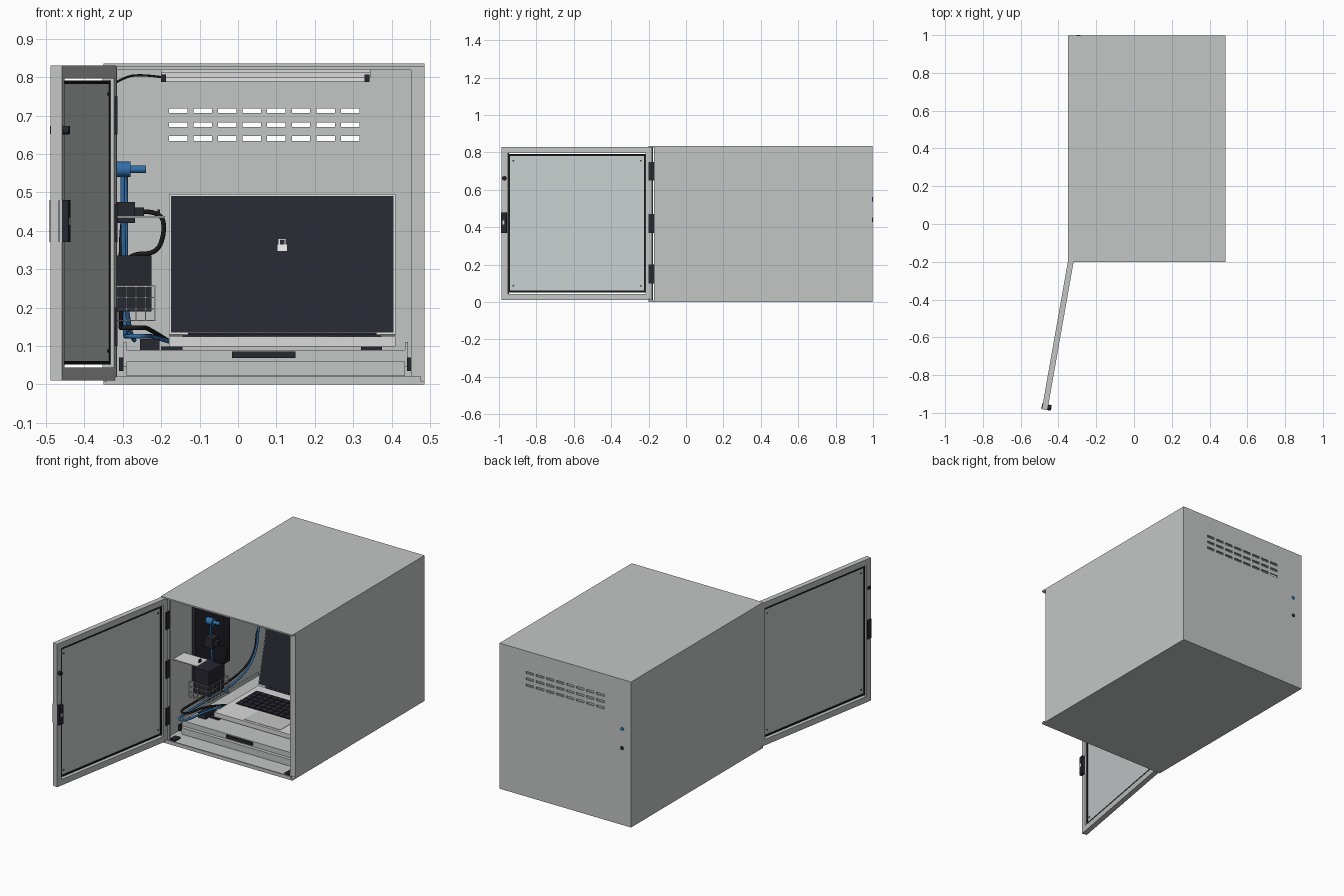
import bpy, bmesh, math
from mathutils import Vector, Matrix

cube = bpy.data.objects.get("Cube")
if cube:
    bpy.data.objects.remove(cube)


def material(name, red, green, blue):
    mat = bpy.data.materials.new(name)
    mat.use_nodes = True
    mat.diffuse_color = (red, green, blue, 1)
    mat.node_tree.nodes["Principled BSDF"].inputs["Base Color"].default_value = mat.diffuse_color
    return mat


GREY = material("light grey paint", .55, .56, .56)
PANEL = material("pale panel grey", .58, .62, .62)
SILVER = material("silver", .7, .7, .7)
WHITE = material("white", .8, .8, .8)
BLACK = material("dark plastic", .02, .02, .03)
RUBBER = material("black rubber", .01, .01, .01)
SCREEN = material("dark navy glass", .02, .02, .03)
BLUE = material("blue plastic", .03, .16, .4)


def finish(name, data, mat, matrix=None):
    data.materials.append(mat)
    ob = bpy.data.objects.new(name, data)
    bpy.context.collection.objects.link(ob)
    if matrix:
        ob.matrix_world = matrix
    return ob


def finish_mesh(name, bm, mat, matrix=None):
    mesh = bpy.data.meshes.new(name)
    bm.to_mesh(mesh)
    bm.free()
    return finish(name, mesh, mat, matrix)


def boxes(name, mat, ranges, matrix=None):
    """One object from boxes, each given as its low and high side along x, y and z."""
    bm = bmesh.new()
    for x, xx, y, yy, z, zz in ranges:
        low, high = Vector((x, y, z)), Vector((xx, yy, zz))
        place = Matrix.LocRotScale((low + high) / 2, None, high - low)
        bmesh.ops.create_cube(bm, size=1, matrix=place)
    return finish_mesh(name, bm, mat, matrix)


def rod(name, mat, start, length, radius, matrix=None):
    """A cylinder that runs along x, or along y for a negative length."""
    axis = Vector((1, 0, 0)) if length > 0 else Vector((0, -1, 0))
    turn = axis.to_track_quat('Z', 'Y')
    place = Matrix.LocRotScale(Vector(start) + axis * abs(length) / 2, turn, None)
    bm = bmesh.new()
    bmesh.ops.create_cone(bm, cap_ends=True, segments=20, radius1=radius, radius2=radius,
                          depth=abs(length), matrix=place)
    for face in bm.faces:
        face.smooth = len(face.verts) == 4
    return finish_mesh(name, bm, mat, matrix)


def cable(name, mat, points, radius=.006):
    curve = bpy.data.curves.new(name, 'CURVE')
    curve.dimensions = '3D'
    curve.bevel_depth = radius
    curve.bevel_resolution = 2
    curve.resolution_u = 6
    spline = curve.splines.new('NURBS')
    spline.points.add(len(points) - 1)
    for point, place in zip(spline.points, points):
        point.co = (*place, 1)
    spline.order_u = 3
    spline.use_endpoint_u = True
    finish(name, curve, mat)


def ring(depth, low, high, bottom, top, width):
    """Four bars around an upright rectangle that faces along x."""
    return [(-depth, depth, low, high, bottom, bottom + width),
            (-depth, depth, low, high, top - width, top),
            (-depth, depth, low, low + width, bottom + width, top - width),
            (-depth, depth, high - width, high, bottom + width, top - width)]


# Cabinet shell
left, right, front, back, top, sheet = -.35, .485, -.2, .998, .835, .008
lip = front + .03
inner_left, inner_right, floor, ceiling = left + sheet, right - sheet, sheet, top - sheet
boxes("cabinet_floor", GREY, [(left, right, front, back, 0, floor)])
boxes("cabinet_roof", GREY, [(left, right, front, back, ceiling, top)])
boxes("cabinet_sides", GREY, [(left, inner_left, lip, back, floor, ceiling),
                              (inner_right, right, lip, back, floor, ceiling)])
boxes("front_flanges", GREY, [
    (right - .035, inner_right, lip, lip + sheet, floor, ceiling),
    (inner_left, left + .035, lip, lip + sheet, floor, ceiling),
    (inner_left, inner_right, lip, lip + sheet, ceiling - sheet, ceiling),
    (inner_left, inner_right, front, front + sheet, floor, .02)])

# Back wall with three rows of vent slots
columns, rows = [inner_left], [floor]
for i in range(8):
    slot = -.18 + i * .064
    columns += [slot, slot + .048]
for i in range(3):
    slot = .634 + i * .036
    rows += [slot, slot + .012]
columns.append(inner_right)
rows.append(ceiling)
bm = bmesh.new()
grid = [[bm.verts.new((x, back, z)) for z in rows] for x in columns]
for i in range(len(columns) - 1):
    for j in range(len(rows) - 1):
        if not (i % 2 and j % 2):
            bm.faces.new((grid[i][j], grid[i][j + 1], grid[i + 1][j + 1], grid[i + 1][j]))
solid = finish_mesh("vented_back", bm, GREY).modifiers.new("thickness", 'SOLIDIFY')
solid.thickness = sheet
solid.offset = -1

# Sockets through the back wall
socket_x, blue_z, black_z = -.293, .55, .44
rod("blue_back_socket", BLUE, (socket_x, 1, blue_z), -.04, .011)
rod("black_back_socket", BLACK, (socket_x, 1, black_z), -.04, .011)

# Open door, modelled along -y and swung outwards
swing = Matrix.Translation((-.335, front, 0)) @ Matrix.Rotation(math.radians(-10), 4, 'Z')
door_end, pane_end, pane_start, pane_low, pane_high = -.795, -.76, -.016, .052, .791
boxes("door_frame", GREY, ring(.015, door_end, .02, .01, .83, .034), swing)
boxes("door_panel", PANEL, [(-.003, .003, pane_end + sheet, pane_start - sheet,
                             pane_low + sheet, pane_high - sheet)], swing)
boxes("door_gasket", RUBBER, ring(.006, pane_end, pane_start, pane_low, pane_high, .009), swing)
for y in (pane_end + .025, pane_start - .025):
    for z in (pane_low + .035, pane_high - .035):
        rod("panel_screw", BLACK, (-.006, y, z), .012, .004, swing)
boxes("door_latch", BLACK, [(-.018, .032, door_end, door_end + .03, .37, .48)], swing)
boxes("latch_bolt", SILVER, [(.03, .034, door_end + sheet, door_end + .02, .415, .435)], swing)
rod("door_lock", BLACK, (-.018, -.78, .662), .05, .011, swing)
boxes("hinge_strips", BLACK, [(left + .03, left + .036, front, lip, z, z + .1) for z in (.1, .37, .65)])

# Sliding tray with side rails and a pull
tray_left, tray_right, tray_front, tray_back, tray_top = -.29, .435, -.08, .6, .09
boxes("tray", GREY, [
    (tray_left, tray_right, tray_front, tray_back, tray_top - sheet, tray_top),
    (tray_left, tray_right, tray_front, tray_front + sheet, .06, tray_top),
    (tray_left - sheet, tray_left, tray_front, tray_back, .045, .11),
    (tray_right, tray_right + sheet, tray_front, tray_back, .045, .11),
    (tray_left, tray_right, tray_front - .02, tray_front, .022, .06)])
boxes("tray_pull", BLACK, [(-.015, .15, tray_front - sheet, tray_front, .068, .085)])
boxes("slide_rails", BLACK, [(x, x + .012, tray_front - .02, tray_back, .035, .07) for x in (-.31, .44)])
boxes("rail_feet", BLACK, [(x, x + .035, lip, lip + .05, floor, floor + sheet) for x in (-.315, .415)])

# Laptop base, keyboard and touchpad
lap_left, lap_right, lap_front, lap_back, lap_top = -.18, .41, .04, .44, .124
boxes("laptop_base", SILVER, [(lap_left, lap_right, lap_front, lap_back, tray_top + sheet, lap_top)])
boxes("laptop_feet", BLACK, [(x, x + .055, lap_front - .01, lap_front + .03, tray_top, tray_top + sheet)
                             for x in (-.2, .32)])
key_left, key_front, pitch = lap_left + .035, .19, .037
boxes("keyboard_bed", RUBBER, [(key_left, key_left + 14 * pitch, key_front, key_front + 5 * pitch,
                                lap_top, lap_top + .002)])
key_corners = [(key_left + i * pitch, key_front + j * pitch) for i in range(14) for j in range(5)]
boxes("keys", BLACK, [(x + .002, x + pitch - .002, y + .002, y + pitch - .002, lap_top, lap_top + .006)
                      for x, y in key_corners])
boxes("touchpad", GREY, [(0, .23, lap_front + .015, key_front - .015, lap_top, lap_top + .002)])
rod("laptop_hinge", BLACK, (lap_left + .05, lap_back, lap_top + .004), .49, .006)

# Tilted laptop lid with padlock picture
lid = Matrix.Translation((.115, lap_back, .13)) @ Matrix.Rotation(math.radians(-13), 4, 'X')
boxes("laptop_lid", SILVER, [(-.295, .295, 0, .01, 0, .375)], lid)
boxes("laptop_screen", SCREEN, [(-.29, .29, -.002, 0, .005, .37)], lid)
boxes("padlock_body", WHITE, [(-.012, .012, -.004, 0, .222, .24)], lid)
boxes("padlock_shackle", WHITE, [(-.009, -.006, -.004, 0, .24, .254), (.006, .009, -.004, 0, .24, .254),
                                 (-.006, .006, -.004, 0, .251, .254)], lid)

# Roof light bar with end caps
bar_left, bar_right, bar_front, bar_back, bar_low = -.2, .345, .1, .15, .797
boxes("light_bar", SILVER, [(bar_left, bar_right, bar_front, bar_back, bar_low, bar_low + .016),
                            (bar_left, bar_right, bar_front + .01, bar_back - .01, bar_low, ceiling)])
boxes("light_tube", WHITE, [(bar_left, bar_right - .01, bar_front + .01, bar_back - .01,
                             bar_low - sheet, bar_low)])
boxes("light_caps", BLACK, [(x, x + .013, bar_front - .005, bar_back, bar_low - .01, bar_low + .01)
                            for x in (bar_left, bar_right - .015)])
cable("light_cable", RUBBER, [(inner_left, bar_back, .77), (-.3, bar_back, .8),
                              (-.25, bar_front, .807), (bar_left, bar_front, .8)], .003)

# Socket panel on the side wall with plugs
plug_y, wall = .18, left + .03
boxes("socket_panel", BLACK, [(inner_left, wall, .07, .386, .25, .68)])
rod("blue_plug_collar", BLUE, (wall, plug_y, .56), .04, .02)
rod("blue_plug_neck", BLUE, (wall, plug_y, .56), .08, .01)
boxes("black_plug", BLACK, [(wall, -.268, plug_y - .03, plug_y + .03, .42, .475),
                            (wall, -.245, plug_y - .015, plug_y + .015, .435, .46)])
cable("plug_cable", RUBBER, [(-.25, plug_y, .45), (-.2, plug_y, .45), (-.19, plug_y, .4),
                             (-.21, plug_y, .34), (-.28, plug_y, .34), (-.29, plug_y, .32)])

# Power adapter in a wire basket
boxes("power_adapter", BLACK, [(wall, -.225, .06, .2, .19, .335)])
near, far, reach, low, high, wire = .045, .215, -.217, .165, .254, .003
wires = []
for i in range(6):
    x = inner_left + i * (reach - inner_left) / 5
    y = near + i * (far - near) / 5
    wires += [(x, x + wire, side, side + wire, low, high) for side in (near, far)]
    wires += [(x, x + wire, near, far, low, low + wire), (reach, reach + wire, y, y + wire, low, high)]
for i in range(4):
    z = low + i * (high - low) / 3
    wires += [(inner_left, reach, side, side + wire, z, z + wire) for side in (near, far)]
    wires.append((reach, reach + wire, near, far + wire, z, z + wire))
boxes("wire_basket", WHITE, wires)

# Small shelf with a hook
boxes("side_shelf", SILVER, [(inner_left, -.19, -.1, 0, .433, .438)])
boxes("shelf_hook", BLACK, [(-.209, -.203, -.06, -.04, .438, .455)])

# Cable runs from each back socket along the side, looping forward to the laptop
for name, mat, x, socket_z, run_z, turn_y in (("blue_feed_cable", BLUE, socket_x, blue_z, .125, -.14),
                                              ("black_feed_cable", RUBBER, socket_x - .012, black_z, .147, -.1)):
    cable(name, mat, [(socket_x, back, socket_z), (x, tray_back, socket_z), (x, tray_back, run_z),
                      (x, 0, run_z), (x, turn_y, run_z), (x + .06, turn_y, run_z),
                      (x + .07, lap_front, run_z), (lap_left, plug_y, lap_top - .012)])
cable("blue_plug_cable", BLUE, [(-.3, plug_y, .55), (-.3, plug_y, .14), (-.27, .3, .115)])
boxes("cable_adapter", BLACK, [(-.255, -.205, 0, .1, tray_top, .118)])
